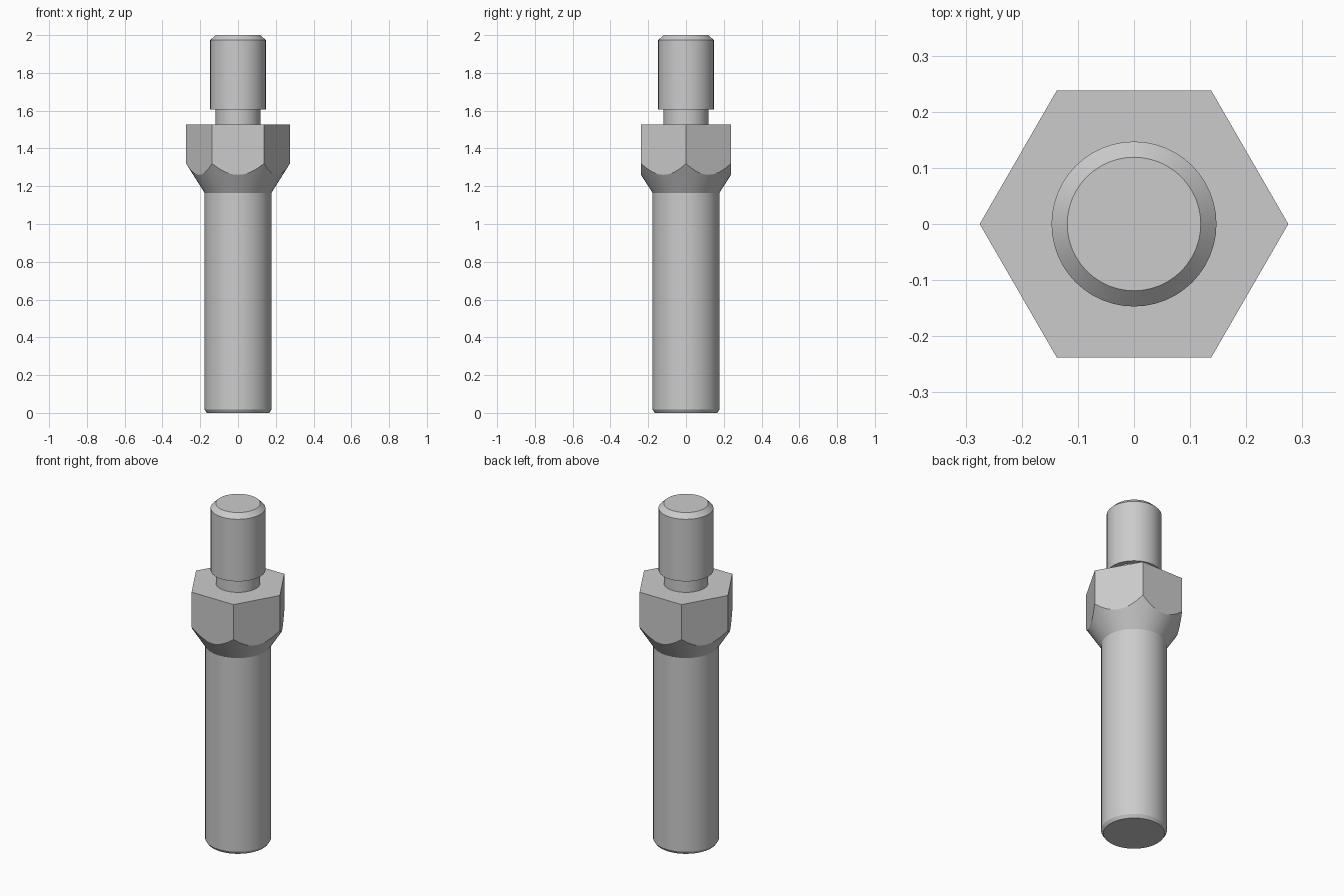
import bpy, bmesh
from math import cos, sin, pi, radians

cube = bpy.data.objects.get("Cube")
if cube:
    bpy.data.objects.remove(cube, do_unlink=True)

steel = bpy.data.materials.new("grey_steel")
steel.use_nodes = True
steel.diffuse_color = (0.6, 0.6, 0.6, 1)
steel.node_tree.nodes["Principled BSDF"].inputs["Base Color"].default_value = (0.6, 0.6, 0.6, 1)

SEGMENTS = 48
HEX_CORNER = 0.275
HEX_FLAT = HEX_CORNER * cos(pi / 6)
CONE_SLOPE = 1.62


def turned(name, rings):
    """Closed solid from rings; each ring maps an angle to (radius, height)."""
    bm = bmesh.new()
    loops = []
    for ring in rings:
        loop = []
        for i in range(SEGMENTS):
            a = 2 * pi * i / SEGMENTS
            r, z = ring(a)
            loop.append(bm.verts.new((r * cos(a), r * sin(a), z)))
        loops.append(loop)
    for low, high in zip(loops, loops[1:]):
        for i in range(SEGMENTS):
            j = (i + 1) % SEGMENTS
            bm.faces.new((low[i], low[j], high[j], high[i]))
    bm.faces.new(loops[0][::-1])
    bm.faces.new(loops[-1])
    mesh = bpy.data.meshes.new(name)
    bm.to_mesh(mesh)
    bm.free()
    mesh.materials.append(steel)
    obj = bpy.data.objects.new(name, mesh)
    bpy.context.collection.objects.link(obj)
    bpy.ops.object.select_all(action='DESELECT')
    obj.select_set(True)
    bpy.context.view_layer.objects.active = obj
    bpy.ops.object.shade_smooth_by_angle(angle=radians(20))
    return obj


def circle(r, z):
    return lambda a: (r, z)


def hex_radius(a):
    return HEX_FLAT / cos(a % (pi / 3) - pi / 6)


# Curved edge where the cone cuts the hexagon flats
def hex_chamfer(a):
    r = hex_radius(a)
    return r, 1.32 - (HEX_CORNER - r) * CONE_SLOPE


# Long shaft with a small chamfer, widening into the hexagon
turned("shaft_and_hex_collar", [
    circle(0.165, 0), circle(0.177, 0.018), circle(0.177, 1.165),
    hex_chamfer, lambda a: (hex_radius(a), 1.527)])

# Undercut neck and chamfered stud
turned("neck_and_stud", [
    circle(0.119, 1.527), circle(0.119, 1.605), circle(0.147, 1.605),
    circle(0.147, 1.973), circle(0.119, 2.0)])
